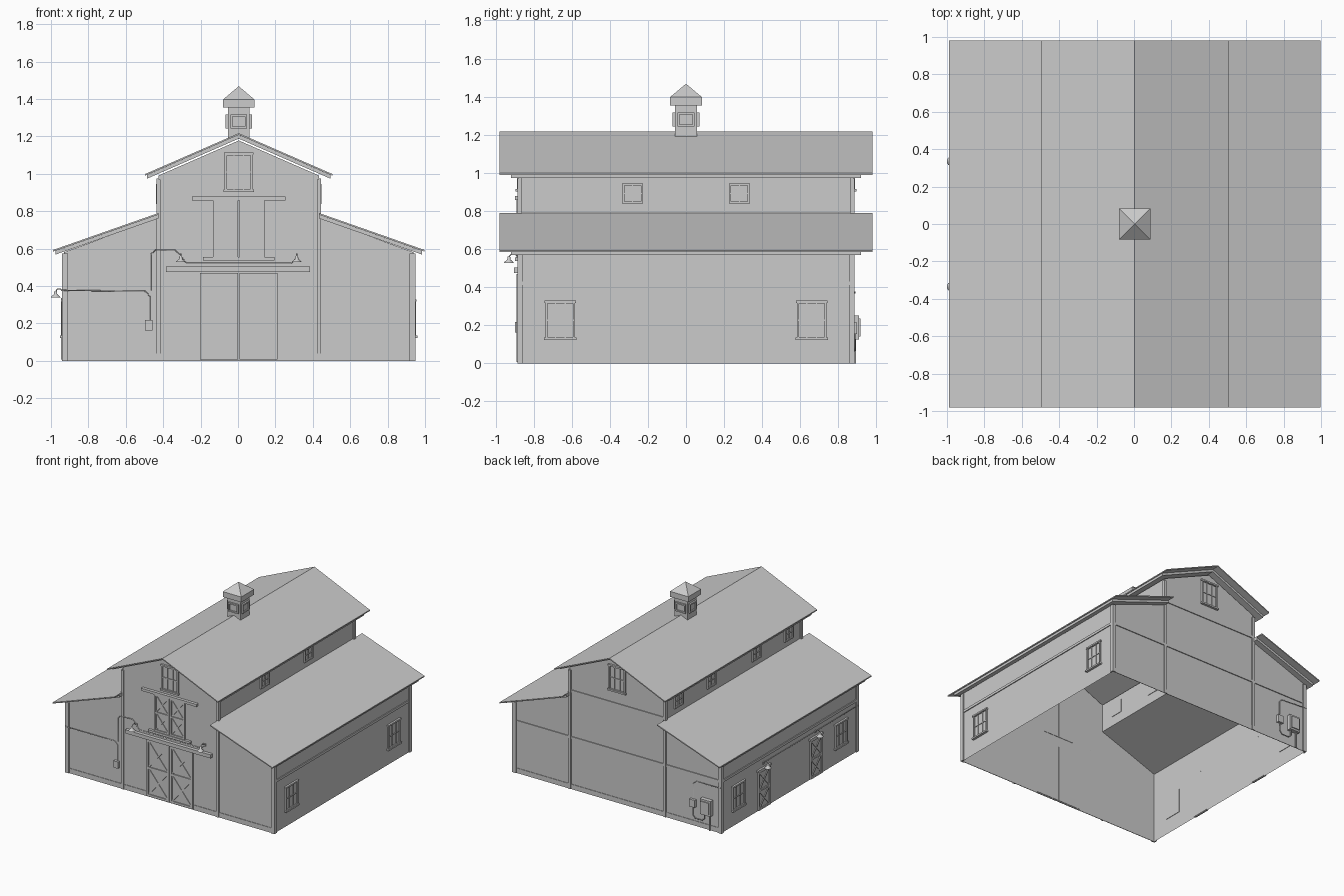
import bpy, bmesh, math
from mathutils import Matrix, Vector

if "Cube" in bpy.data.objects:
    bpy.data.objects.remove(bpy.data.objects["Cube"])

CX = 0.004            # barn axis
SIDE, NAVE, END = 0.935, 0.43, 0.875


def finish(bm, name):
    bmesh.ops.recalc_face_normals(bm, faces=bm.faces[:])
    me = bpy.data.meshes.new(name)
    bm.to_mesh(me)
    bm.free()
    ob = bpy.data.objects.new(name, me)
    bpy.context.collection.objects.link(ob)
    return ob


# Wall frames: u runs along the wall, d points outward, z is up
def frame(deg, dist):
    return Matrix.Translation((CX, 0, 0)) @ Matrix.Rotation(math.radians(deg), 4, 'Z') @ Matrix.Translation((0, -dist, 0))


FRONT, BACK = frame(0, END), frame(180, END)
RIGHT, LEFT = frame(90, SIDE), frame(-90, SIDE)
UP_RIGHT, UP_LEFT = frame(90, NAVE), frame(-90, NAVE)


def box(bm, fr, u0, u1, z0, z1, d0, d1):
    m = Matrix.Translation(((u0 + u1) / 2, -(d0 + d1) / 2, (z0 + z1) / 2)) @ Matrix.Diagonal((u1 - u0, d1 - d0, z1 - z0, 1))
    bmesh.ops.create_cube(bm, size=1, matrix=fr @ m)


def brace(bm, fr, a, b, w, d0, d1):
    a, b = Vector(a), Vector(b)
    c, v = (a + b) / 2, b - a
    m = (Matrix.Translation((c.x, -(d0 + d1) / 2, c.y)) @ Matrix.Rotation(-math.atan2(v.y, v.x), 4, 'Y')
         @ Matrix.Diagonal((v.length, d1 - d0, w, 1)))
    bmesh.ops.create_cube(bm, size=1, matrix=fr @ m)


def single_box(name, fr, *dims):
    bm = bmesh.new()
    box(bm, fr, *dims)
    return finish(bm, name)


def sheet(name, pts):
    bm = bmesh.new()
    bm.faces.new([bm.verts.new(p) for p in pts])
    return finish(bm, name)


def extrude_y(name, prof, half):
    bm = bmesh.new()
    f = bm.faces.new([bm.verts.new((CX + x, -half, z)) for x, z in prof])
    r = bmesh.ops.extrude_face_region(bm, geom=[f])
    bmesh.ops.translate(bm, vec=(0, 2 * half, 0), verts=[v for v in r['geom'] if isinstance(v, bmesh.types.BMVert)])
    return finish(bm, name)


def tube(name, fr, pts, r=0.003):
    cu = bpy.data.curves.new(name, 'CURVE')
    cu.dimensions = '3D'
    cu.bevel_depth, cu.bevel_resolution, cu.use_fill_caps = r, 2, True
    sp = cu.splines.new('POLY')
    sp.points.add(len(pts) - 1)
    for p, (u, d, z) in zip(sp.points, pts):
        p.co = (*(fr @ Vector((u, -d, z))), 1)
    ob = bpy.data.objects.new(name, cu)
    bpy.context.collection.objects.link(ob)


def window(name, fr, u, z0, z1, w, cols, rows, sill=True):
    bm = bmesh.new()
    t, h = 0.011, w / 2
    box(bm, fr, u - h, u + h, z0, z1, -0.004, 0.003)
    for s in (-1, 1):
        e = u + s * (h - t / 2)
        box(bm, fr, e - t / 2, e + t / 2, z0, z1, 0, 0.013)
    box(bm, fr, u - h, u + h, z1 - t, z1, 0, 0.013)
    box(bm, fr, u - h, u + h, z0, z0 + t, 0, 0.013)
    if sill:
        box(bm, fr, u - h - 0.007, u + h + 0.007, z0 - 0.005, z0 + 0.008, 0, 0.02)
        box(bm, fr, u - h - 0.005, u + h + 0.005, z1 - 0.008, z1 + 0.004, 0, 0.016)
    for i in range(1, cols):
        x = u - h + w * i / cols
        box(bm, fr, x - 0.003, x + 0.003, z0, z1, 0, 0.009)
    for i in range(1, rows):
        z = z0 + (z1 - z0) * i / rows
        box(bm, fr, u - h, u + h, z - 0.003, z + 0.003, 0, 0.009)
    finish(bm, name)


def door_leaf(name, fr, u0, u1, z0, z1, t=0.018, d=0.004):
    bm = bmesh.new()
    zm = (z0 + z1) / 2
    box(bm, fr, u0, u1, z0, z1, -0.003, d + 0.004)
    for a in (u0, u1 - t):
        box(bm, fr, a, a + t, z0, z1, d, d + 0.012)
    for a in (z0, zm - t / 2, z1 - t):
        box(bm, fr, u0 + t, u1 - t, a, a + t, d, d + 0.012)
    for a, b in ((z0 + t, zm - t / 2), (zm + t / 2, z1 - t)):
        brace(bm, fr, (u0 + t, a), (u1 - t, b), t * 0.7, d, d + 0.010)
        brace(bm, fr, (u0 + t, b), (u1 - t, a), t * 0.7, d, d + 0.009)
    finish(bm, name)


def lamp(name, fr, u, z, d):
    # bell shade with a gooseneck arm and wall plate
    bm = bmesh.new()
    prof = [(0.026, 0), (0.021, 0.008), (0.009, 0.017), (0.007, 0.034), (0.0, 0.036)]
    vs = [bm.verts.new((r, 0, h)) for r, h in prof]
    es = [bm.edges.new(p) for p in zip(vs, vs[1:])]
    bmesh.ops.spin(bm, geom=vs + es, cent=(0, 0, 0), axis=(0, 0, 1), angle=2 * math.pi, steps=16)
    bmesh.ops.remove_doubles(bm, verts=bm.verts[:], dist=1e-5)
    bmesh.ops.transform(bm, matrix=fr @ Matrix.Translation((u, -d, z)), verts=bm.verts[:])
    for f in bm.faces:
        f.smooth = True
    finish(bm, name + "_shade")
    tube(name + "_arm", fr, [(u, 0, z + 0.03), (u, d * .4, z + 0.045), (u, d * .8, z + 0.045), (u, d, z + 0.033)])
    single_box(name + "_plate", fr, u - .01, u + .01, z + .02, z + .04, 0, .006)


# Walls
half = [(SIDE, 0), (SIDE, 0.58), (NAVE, 0.765), (NAVE, 0.99), (0, 1.178)]
outline = half + [(-x, z) for x, z in reversed(half[:-1])]
for n, y in (("front_wall", -END), ("back_wall", END)):
    sheet(n, [(CX + x, y, z) for x, z in outline])
for n, s in (("left", -1), ("right", 1)):
    for part, x, z0, z1 in (("side_wall", SIDE, 0, 0.58), ("upper_wall", NAVE, 0.765, 0.99)):
        sheet(n + "_" + part, [(CX + s * x, y, z) for y, z in ((-END, z0), (END, z0), (END, z1), (-END, z1))])

# Roofs: thin sheet over a recessed deck
def slab(pts, top, thick):
    return [(x, z - top) for x, z in pts] + [(x, z - top - thick) for x, z in reversed(pts)]


extrude_y("main_roof_sheet", slab([(-0.5, 0.999), (0, 1.217), (0.5, 0.999)], 0, 0.009), 0.98)
extrude_y("main_roof_deck", slab([(-0.49, 1.003), (0, 1.217), (0.49, 1.003)], 0.009, 0.02), 0.92)
for n, s in (("left", -1), ("right", 1)):
    extrude_y(n + "_roof_sheet", slab([(s * NAVE, 0.79), (s * 0.992, 0.593)], 0, 0.009), 0.98)
    extrude_y(n + "_roof_deck", slab([(s * NAVE, 0.79), (s * 0.98, 0.597)], 0.009, 0.02), 0.92)

# Corner boards, base boards and band boards
bm = bmesh.new()
for fr in (FRONT, BACK):
    for s in (-1, 1):
        for a, b, h in ((0.912, 0.945, 0.575), (0.418, 0.44, 0.97)):
            box(bm, fr, min(s * a, s * b), max(s * a, s * b), 0, h, 0, 0.01)
    box(bm, fr, -0.91, 0.91, 0, 0.04, 0, 0.004)
box(bm, BACK, -0.91, 0.91, 0.41, 0.43, 0, 0.007)
box(bm, BACK, -0.42, 0.42, 0.79, 0.81, 0, 0.007)
for fr in (LEFT, RIGHT):
    box(bm, fr, -0.86, 0.86, 0.41, 0.43, 0, 0.007)
    for s in (-1, 1):
        box(bm, fr, min(s * .855, s * .88), max(s * .855, s * .88), 0, 0.575, 0, 0.01)
for fr in (UP_LEFT, UP_RIGHT):
    for s in (-1, 1):
        box(bm, fr, min(s * .86, s * .88), max(s * .86, s * .88), 0.78, 0.975, 0, 0.01)
finish(bm, "trim_boards")

# Front sliding doors and loft doors
for s, n in ((-1, "left"), (1, "right")):
    door_leaf("front_door_" + n, FRONT, *sorted((s * 0.004, s * 0.208)), 0.008, 0.47)
    door_leaf("loft_door_" + n, FRONT, *sorted((s * 0.003, s * 0.137)), 0.555, 0.86, 0.014)
single_box("front_door_rail", FRONT, -0.39, 0.38, 0.474, 0.503, 0, 0.028)
single_box("loft_door_rail", FRONT, -0.25, 0.25, 0.857, 0.878, 0, 0.024)
single_box("loft_sill", FRONT, -0.19, 0.19, 0.537, 0.555, 0, 0.022)

# Windows
for n, fr in (("front", FRONT), ("back", BACK)):
    window(n + "_gable_window", fr, 0, 0.908, 1.11, 0.15, 3, 2)
for n, fr in (("left", LEFT), ("right", RIGHT)):
    for u in (-0.66, 0.66):
        window(n + "_window", fr, u, 0.128, 0.325, 0.155, 3, 2)
for u in (-0.28, 0.28):
    window("right_upper_window", UP_RIGHT, u, 0.838, 0.945, 0.11, 2, 2, False)
for u in (-0.71, -0.29, 0.29, 0.71):
    window("left_upper_window", UP_LEFT, u, 0.838, 0.945, 0.11, 2, 2, False)

# Left side doors and lamps
for u in (-0.335, 0.335):
    door_leaf("side_door", LEFT, u - 0.075, u + 0.075, 0.008, 0.325, 0.014)
    single_box("side_door_lintel", LEFT, u - 0.085, u + 0.085, 0.322, 0.336, 0, 0.016)
    lamp("side_lamp", LEFT, u, 0.338, 0.044)
for u in (-0.31, 0.31):
    lamp("front_lamp", FRONT, u, 0.527, 0.055)

# Conduits and switch boxes
single_box("front_switch_box", FRONT, -0.5, -0.46, 0.163, 0.218, 0, 0.022)
tube("front_conduit", FRONT, [(-.475, .003, .21), (-.475, .003, .345), (-.5, .003, .372), (-.9, .012, .376), (-.944, .012, .378)])
tube("side_conduit", LEFT, [(.88, .011, .378), (.335, .003, .37), (-.335, .003, .37)])
tube("lamp_conduit", FRONT, [(-.47, .003, .376), (-.47, .003, .57), (-.445, .012, .592), (-.34, .003, .592), (-.31, .003, .56),
                             (-.28, .003, .522), (.28, .003, .522), (.31, .003, .55)])
single_box("meter_box", BACK, 0.765, 0.86, 0.125, 0.25, 0, 0.034)
single_box("meter_cover", BACK, 0.775, 0.85, 0.14, 0.235, 0.034, 0.042)
single_box("back_switch_box", BACK, 0.66, 0.71, 0.155, 0.215, 0, 0.022)
tube("ground_pipe", BACK, [(.84, .012, 0), (.84, .012, .13)], 0.006)
tube("meter_loop", BACK, [(.685, .01, .16), (.685, .01, .09), (.705, .01, .065), (.77, .01, .065), (.79, .01, .085), (.79, .01, .13)], 0.004)
tube("back_conduit", BACK, [(.685, .003, .21), (.685, .003, .34), (.71, .003, .365), (.89, .012, .37), (.944, .012, .375)])

# Cupola: body, framed louvre openings, cap and pyramid
cup = Matrix.Translation((CX, 0, 0))
single_box("cupola_body", cup, -0.058, 0.058, 1.185, 1.36, -0.058, 0.058)
single_box("cupola_cap", cup, -0.083, 0.083, 1.354, 1.398, -0.083, 0.083)
for a in range(4):
    window("cupola_opening", frame(90 * a, 0.058), 0, 1.243, 1.317, 0.09, 1, 1, False)
bm = bmesh.new()
bmesh.ops.create_cone(bm, cap_ends=True, segments=4, radius1=0.083 * math.sqrt(2), radius2=0, depth=0.07,
                      matrix=Matrix.Translation((CX, 0, 1.433)) @ Matrix.Rotation(math.pi / 4, 4, 'Z'))
finish(bm, "cupola_roof")
